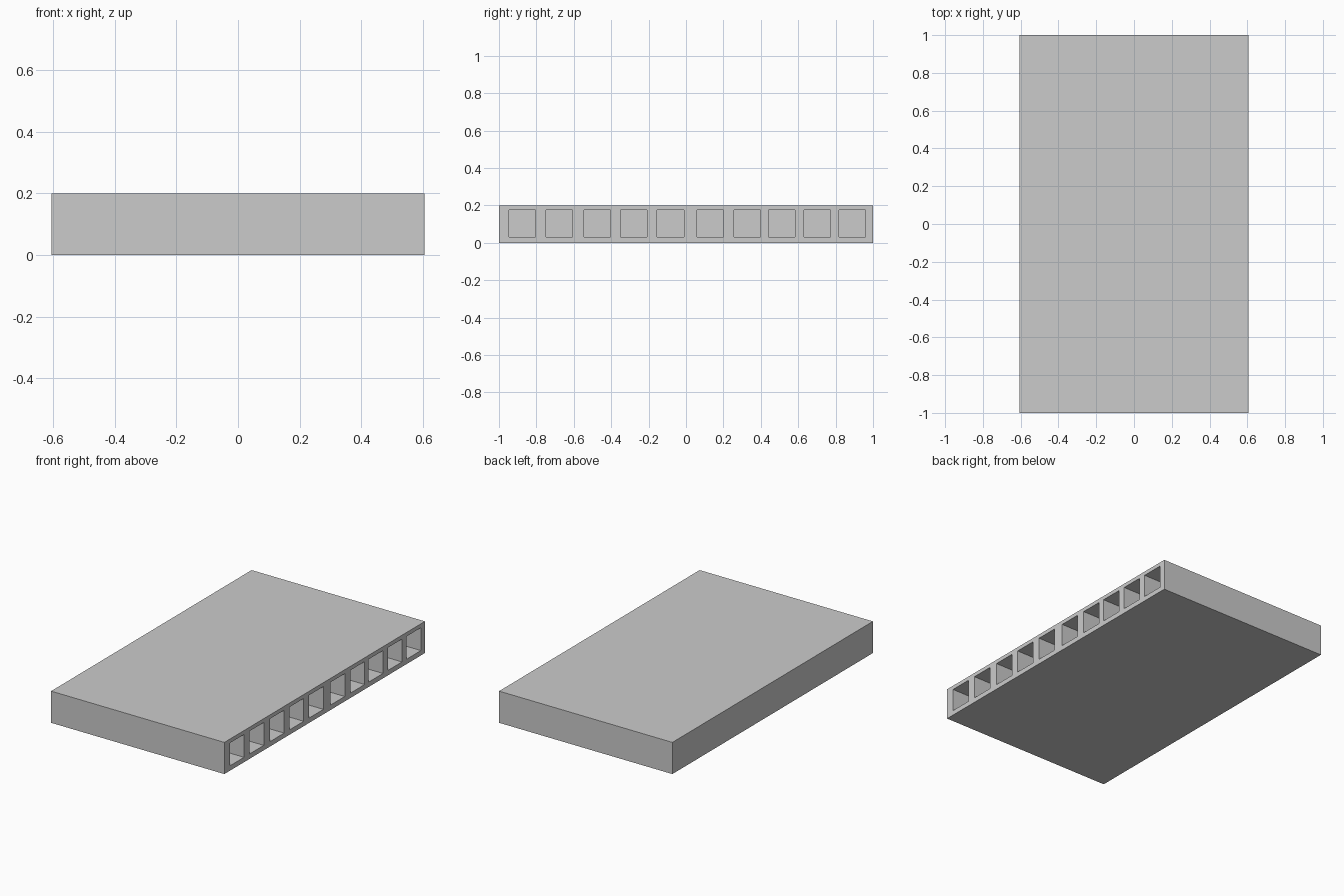
import bpy
import bmesh
from mathutils import Matrix, Vector

if "Cube" in bpy.data.objects:
    bpy.data.objects.remove(bpy.data.objects["Cube"])


def box_object(name, boxes):
    """One mesh object made of boxes given as (min corner, max corner)."""
    bm = bmesh.new()
    for lo, hi in boxes:
        lo, hi = Vector(lo), Vector(hi)
        m = Matrix.Translation((lo + hi) / 2) @ Matrix.Diagonal((*(hi - lo), 1))
        bmesh.ops.create_cube(bm, size=1, matrix=m)
    mesh = bpy.data.meshes.new(name)
    bm.to_mesh(mesh)
    bm.free()
    obj = bpy.data.objects.new(name, mesh)
    bpy.context.collection.objects.link(obj)
    return obj


HALF_X, HALF_Y, HEIGHT = 0.605, 1.0, 0.2
END_WALL = 0.03
CORE = 0.142
CORE_CENTRES = [-0.875, -0.678, -0.475, -0.28, -0.083,
                0.13, 0.328, 0.511, 0.701, 0.889]

# Solid slab
slab = box_object("hollow_core_slab",
                  [((-HALF_X, -HALF_Y, 0), (HALF_X, HALF_Y, HEIGHT))])

# Square cores, open on the right side and closed on the left
cutter = box_object("core_cutter", [
    ((-HALF_X + END_WALL, y - CORE / 2, 0.031), (HALF_X + 0.1, y + CORE / 2, 0.175))
    for y in CORE_CENTRES])

cut = slab.modifiers.new("cores", 'BOOLEAN')
cut.operation = 'DIFFERENCE'
cut.solver = 'EXACT'
cut.object = cutter

# Apply the cut, then discard the cutter
bpy.context.view_layer.objects.active = slab
slab.select_set(True)
bpy.ops.object.modifier_apply(modifier=cut.name)
bpy.data.objects.remove(cutter)
